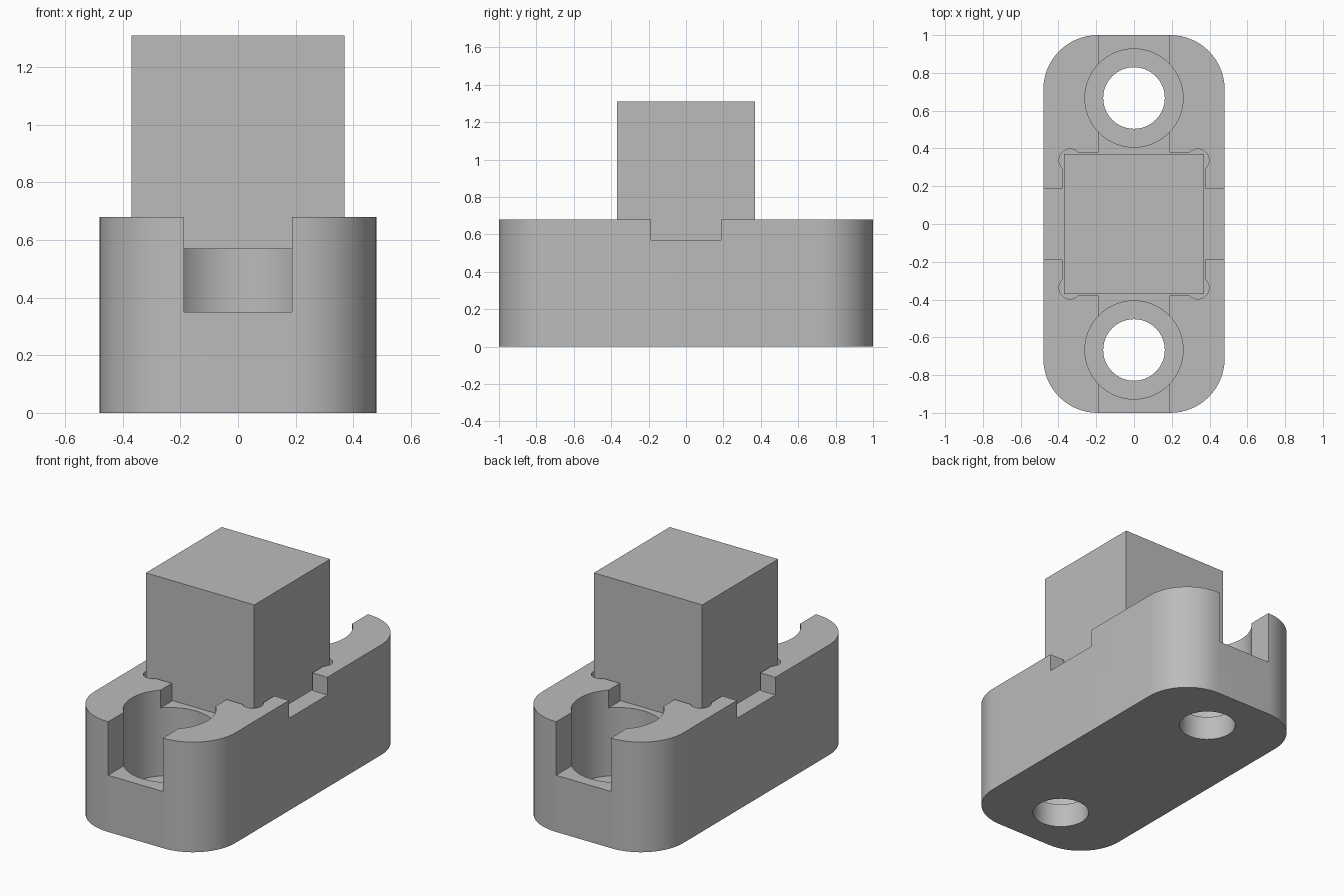
import bpy
import bmesh
import math
from mathutils import Matrix, Vector

cube = bpy.data.objects.get("Cube")
if cube:
    bpy.data.objects.remove(cube, do_unlink=True)

HALF_W, TOP, CORNER = 0.48, 0.68, 0.288     # base outline
LEDGE, SLOT_FLOOR, SEAT_FLOOR = 0.57, 0.35, 0.15
SLOT, POCKET, BLOCK = 0.187, 0.378, 0.37    # half widths
BOLT_Y, BORE_R, HOLE_R = 0.667, 0.26, 0.163
ABOVE = 1.0                                 # cutters end above the base

grey = bpy.data.materials.new("plain grey")
grey.use_nodes = True
COLOUR = (0.5, 0.5, 0.5, 1)
grey.diffuse_color = COLOUR
grey.node_tree.nodes["Principled BSDF"].inputs["Base Color"].default_value = COLOUR


def make(name, bm):
    mesh = bpy.data.meshes.new(name)
    bm.to_mesh(mesh)
    bm.free()
    obj = bpy.data.objects.new(name, mesh)
    bpy.context.collection.objects.link(obj)
    mesh.materials.append(grey)
    return obj


def box(name, x, y, z):
    """Box from (low, high) pairs."""
    bm = bmesh.new()
    size = [b - a for a, b in (x, y, z)]
    mid = [(a + b) / 2 for a, b in (x, y, z)]
    matrix = Matrix.Translation(mid) @ Matrix.Diagonal((*size, 1))
    bmesh.ops.create_cube(bm, size=1, matrix=matrix)
    return make(name, bm)


def cylinder(name, x, y, radius, low, high, sides=64):
    bm = bmesh.new()
    bmesh.ops.create_cone(bm, cap_ends=True, segments=sides, radius1=radius,
                          radius2=radius, depth=high - low,
                          matrix=Matrix.Translation((x, y, (low + high) / 2)))
    return make(name, bm)


def cut(target, cutter):
    cutter.hide_render = True
    mod = target.modifiers.new("cut", "BOOLEAN")
    mod.operation, mod.solver, mod.object = "DIFFERENCE", "EXACT", cutter
    bpy.context.view_layer.objects.active = target
    bpy.ops.object.modifier_apply(modifier=mod.name)
    bpy.data.objects.remove(cutter, do_unlink=True)


# Base: rounded rectangle pulled up
bm = bmesh.new()
outline = []
steps = 16
for quarter, (sx, sy) in enumerate([(1, 1), (-1, 1), (-1, -1), (1, -1)]):
    centre = Vector((sx * (HALF_W - CORNER), sy * (1 - CORNER), 0))
    for i in range(steps + 1):
        a = (quarter + i / steps) * math.pi / 2
        outline.append(bm.verts.new(centre + CORNER * Vector((math.cos(a), math.sin(a), 0))))
face = bm.faces.new(outline)
pulled = bmesh.ops.extrude_face_region(bm, geom=[face])["geom"]
bmesh.ops.translate(bm, vec=(0, 0, TOP),
                    verts=[v for v in pulled if isinstance(v, bmesh.types.BMVert)])
bmesh.ops.recalc_face_normals(bm, faces=bm.faces)
base = make("base", bm)

# Pocket with cross channels and relieved corners
cut(base, box("pocket_cut", (-POCKET, POCKET), (-POCKET, POCKET), (LEDGE, ABOVE)))
cut(base, box("side_notch_cut", (-ABOVE, ABOVE), (-SLOT, SLOT), (LEDGE, ABOVE)))
cut(base, box("channel_cut", (-SLOT, SLOT), (-BOLT_Y, BOLT_Y), (LEDGE, ABOVE)))
for sx in (-1, 1):
    for sy in (-1, 1):
        cut(base, cylinder("corner_relief_cut", sx * 0.338, sy * 0.338, 0.059,
                           LEDGE, ABOVE, 32))

# Bolt seats, through holes and open end slots
for s in (-1, 1):
    ends = sorted((s * BOLT_Y, s * 1.2))
    cut(base, box("end_slot_cut", (-SLOT, SLOT), ends, (SLOT_FLOOR, ABOVE)))
    cut(base, cylinder("bolt_seat_cut", 0, s * BOLT_Y, BORE_R, SEAT_FLOOR, ABOVE))
    cut(base, cylinder("bolt_hole_cut", 0, s * BOLT_Y, HOLE_R, -0.2, ABOVE))

# Block resting in the pocket
block = box("block", (-BLOCK, BLOCK), (-BLOCK, BLOCK), (LEDGE, LEDGE + 2 * BLOCK))

bpy.ops.object.select_all(action="DESELECT")
base.select_set(True)
bpy.context.view_layer.objects.active = base
bpy.ops.object.shade_smooth_by_angle(angle=math.radians(30))
